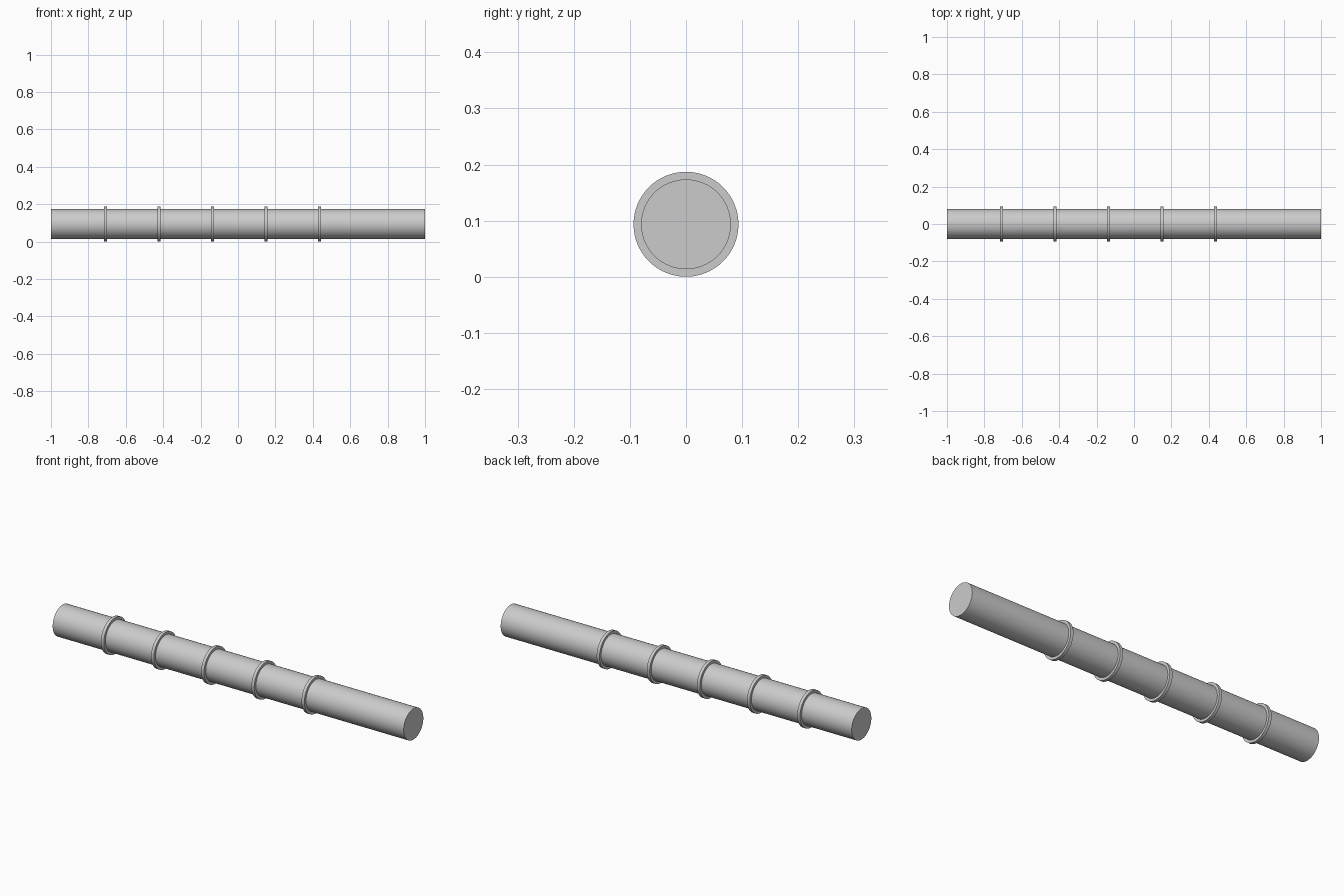
import bpy, math

if "Cube" in bpy.data.objects:
    bpy.data.objects.remove(bpy.data.objects["Cube"])

TUBE_R, RING_R, RING_W = 0.08, 0.0935, 0.016
AXIS_Z = RING_R  # the rings touch the floor


def cylinder_x(name, radius, length, x):
    """Smooth capped cylinder lying along the x axis."""
    bpy.ops.mesh.primitive_cylinder_add(
        vertices=64, radius=radius, depth=length,
        location=(x, 0, AXIS_Z), rotation=(0, math.pi / 2, 0))
    obj = bpy.context.object
    obj.name = name
    bpy.ops.object.shade_smooth_by_angle(angle=math.radians(30))
    return obj


# Long straight rod with closed ends
cylinder_x("rod", TUBE_R, 2.0, 0)

# Five thin raised collars, spaced at sevenths of the length
for i in range(5):
    start = -1 + (i + 0.5 + 0.5) * 2 / 7
    cylinder_x(f"collar_{i + 1}", RING_R, RING_W, start + 0.007)
